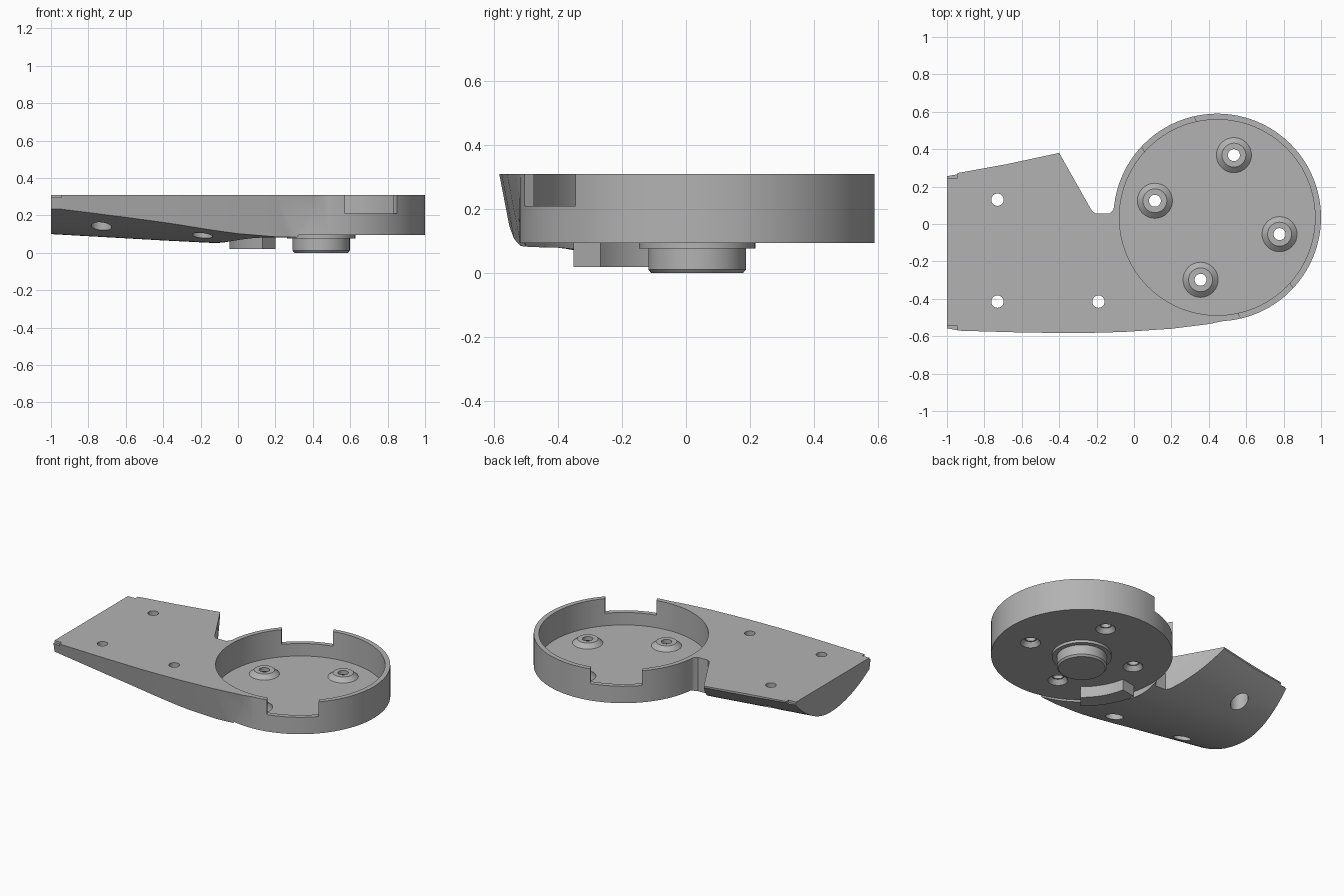
import bpy, bmesh, math
from mathutils import Matrix, Vector

if "Cube" in bpy.data.objects:
    bpy.data.objects.remove(bpy.data.objects["Cube"])

grey = bpy.data.materials.new("plain grey")
grey.use_nodes = True
grey.diffuse_color = (0.45, 0.45, 0.45, 1)
grey.node_tree.nodes["Principled BSDF"].inputs["Base Color"].default_value = grey.diffuse_color

CX, CY, R = 0.445, 0.035, 0.555     # motor cup centre and radius
TOP, BASE, FLOOR = 0.31, 0.095, 0.125


def finish(name, bm):
    bmesh.ops.recalc_face_normals(bm, faces=bm.faces)
    mesh = bpy.data.meshes.new(name)
    bm.to_mesh(mesh)
    bm.free()
    mesh.materials.append(grey)
    obj = bpy.data.objects.new(name, mesh)
    bpy.context.collection.objects.link(obj)
    return obj


def cone(name, x, y, z0, z1, r0, r1=None, sides=48):
    bm = bmesh.new()
    bmesh.ops.create_cone(bm, cap_ends=True, segments=sides, radius1=r0,
                          radius2=r0 if r1 is None else r1, depth=z1 - z0,
                          matrix=Matrix.Translation((x, y, (z0 + z1) / 2)))
    return finish(name, bm)


def box(name, centre, size, angle=0):
    bm = bmesh.new()
    bmesh.ops.create_cube(bm, size=1, matrix=Matrix.Translation(centre)
                          @ Matrix.Rotation(angle, 4, "Z") @ Matrix.Diagonal((*size, 1)))
    return finish(name, bm)


def prism(name, points, z0, z1):
    bm = bmesh.new()
    face = bm.faces.new([bm.verts.new((x, y, z0)) for x, y in points])
    top = bmesh.ops.extrude_face_region(bm, geom=[face])["geom"]
    bmesh.ops.translate(bm, vec=(0, 0, z1 - z0),
                        verts=[v for v in top if isinstance(v, bmesh.types.BMVert)])
    return finish(name, bm)


def combine(target, tool, operation):
    mod = target.modifiers.new("combine", "BOOLEAN")
    mod.operation, mod.solver, mod.object = operation, "EXACT", tool
    bpy.context.view_layer.objects.active = target
    bpy.ops.object.modifier_apply(modifier=mod.name)
    bpy.data.objects.remove(tool)


def smooth(obj):
    bpy.ops.object.select_all(action="DESELECT")
    obj.select_set(True)
    bpy.context.view_layer.objects.active = obj
    bpy.ops.object.shade_smooth_by_angle(angle=math.radians(28))


def along(x, stations):
    for (xa, a), (xb, b) in zip(stations, stations[1:]):
        if x <= xb:
            return a + (b - a) * (x - xa) / (xb - xa)
    return stations[-1][1]


# Arm: plan outline whose front wall leans inward towards the bottom
front = [(0.62, -0.47), (0.57, -0.5), (0.4, -0.535), (0.2, -0.56), (-0.05, -0.577),
         (-0.3, -0.584), (-0.6, -0.58), (-0.95, -0.57), (-1, -0.56)]
back = [(-1, 0.26), (-0.94, 0.273), (-0.68, 0.32), (-0.4, 0.38), (-0.225, 0.07),
        (-0.205, 0.055), (-0.13, 0.055), (-0.112, 0.075), (-0.095, 0.12), (0.2, 0.2)]
arm = prism("arm_body", front + back, 0, TOP)
for v in arm.data.vertices:
    if v.co.z < 0.01 and v.co.y < -0.45:
        v.co.y += 0.06

# Arm underside: a rounded belly that gets shallower towards the cup
ridge = [(-1.1, 0.105), (-1, 0.1), (-0.4, 0.066), (-0.12, 0.052), (0.1, 0.068), (0.8, 0.075)]
front_edge = [(-1.1, 0.26), (-1, 0.25), (-0.4, 0.17), (0, 0.11), (0.2, 0.09), (0.8, 0.08)]
bm = bmesh.new()
bmesh.ops.create_grid(bm, x_segments=50, y_segments=40, size=1,
                      matrix=Matrix.Translation((-0.15, -0.1, 0)) @ Matrix.Diagonal((0.95, 0.55, 1, 1)))
for v in bm.verts:
    x, y = v.co.x, v.co.y + 0.12
    low = along(x, ridge)
    if y < 0:
        v.co.z = low + (along(x, front_edge) - low) * (y / 0.45) ** 2
    else:
        width = 0.38 + 0.2 * (min(x, -0.2) + 1)
        v.co.z = low + (0.3 - low) * (y / width) ** 2
belly_top = bmesh.ops.extrude_face_region(bm, geom=bm.faces[:])["geom"]
for v in belly_top:
    if isinstance(v, bmesh.types.BMVert):
        v.co.z = 0.8
combine(arm, finish("belly", bm), "INTERSECT")
combine(arm, cone("cup_recess", CX, CY, -0.1, BASE, R - 0.003, sides=96), "DIFFERENCE")

# Motor cup: outer drum, then hollow interior
combine(arm, cone("cup_drum", CX, CY, BASE, TOP, R, sides=96), "UNION")
combine(arm, cone("cup_hollow", CX, CY, FLOOR, 0.5, 0.523, sides=96), "DIFFERENCE")

# Two opposite cable notches in the cup wall
for degrees in (300, 120):
    a = math.radians(degrees)
    centre = (CX + 0.54 * math.cos(a), CY + 0.54 * math.sin(a), 0.36)
    combine(arm, box("wall_notch", centre, (0.24, 0.32, 0.3), a), "DIFFERENCE")

# Four raised screw bosses with a countersink below
for k in range(4):
    a = math.radians(75 + 90 * k)
    x, y = CX + 0.345 * math.cos(a), CY + 0.345 * math.sin(a)
    combine(arm, cone("boss", x, y, FLOOR - 0.01, 0.152, 0.105, 0.064, 32), "UNION")
    combine(arm, cone("countersink", x, y, 0.08, 0.125, 0.072, 0.04, 32), "DIFFERENCE")
    combine(arm, cone("screw_hole", x, y, 0, 0.4, 0.032, sides=32), "DIFFERENCE")

# Arm mounting holes, counterbored from below
for x, y in ((-0.73, 0.13), (-0.73, -0.415), (-0.19, -0.415)):
    combine(arm, cone("counterbore", x, y, -0.1, 0.25, 0.055, sides=32), "DIFFERENCE")
    combine(arm, cone("mount_hole", x, y, -0.1, 0.5, 0.033, sides=32), "DIFFERENCE")

# Small steps at the two end corners
for y in (0.345, -0.645):
    combine(arm, box("corner_step", (-1, y, 0.4), (0.11, 0.2, 0.21)), "DIFFERENCE")
smooth(arm)

# Hub under the cup, with flange and chamfered end
smooth(cone("hub_flange", CX, CY, 0.077, 0.1, 0.182, sides=64))
smooth(cone("hub", CX, CY, 0.012, 0.1, 0.153, sides=64))
smooth(cone("hub_chamfer", CX, CY, 0, 0.012, 0.143, 0.153, sides=64))

# Curved stop lug beside the hub
angles = [math.radians(190 + 41 * i / 12) for i in range(13)]
ring = [(0.497, a) for a in angles] + [(0.39, a) for a in reversed(angles)]
smooth(prism("stop_lug", [(CX + r * math.cos(a), CY + r * math.sin(a)) for r, a in ring], 0.02, 0.1))
